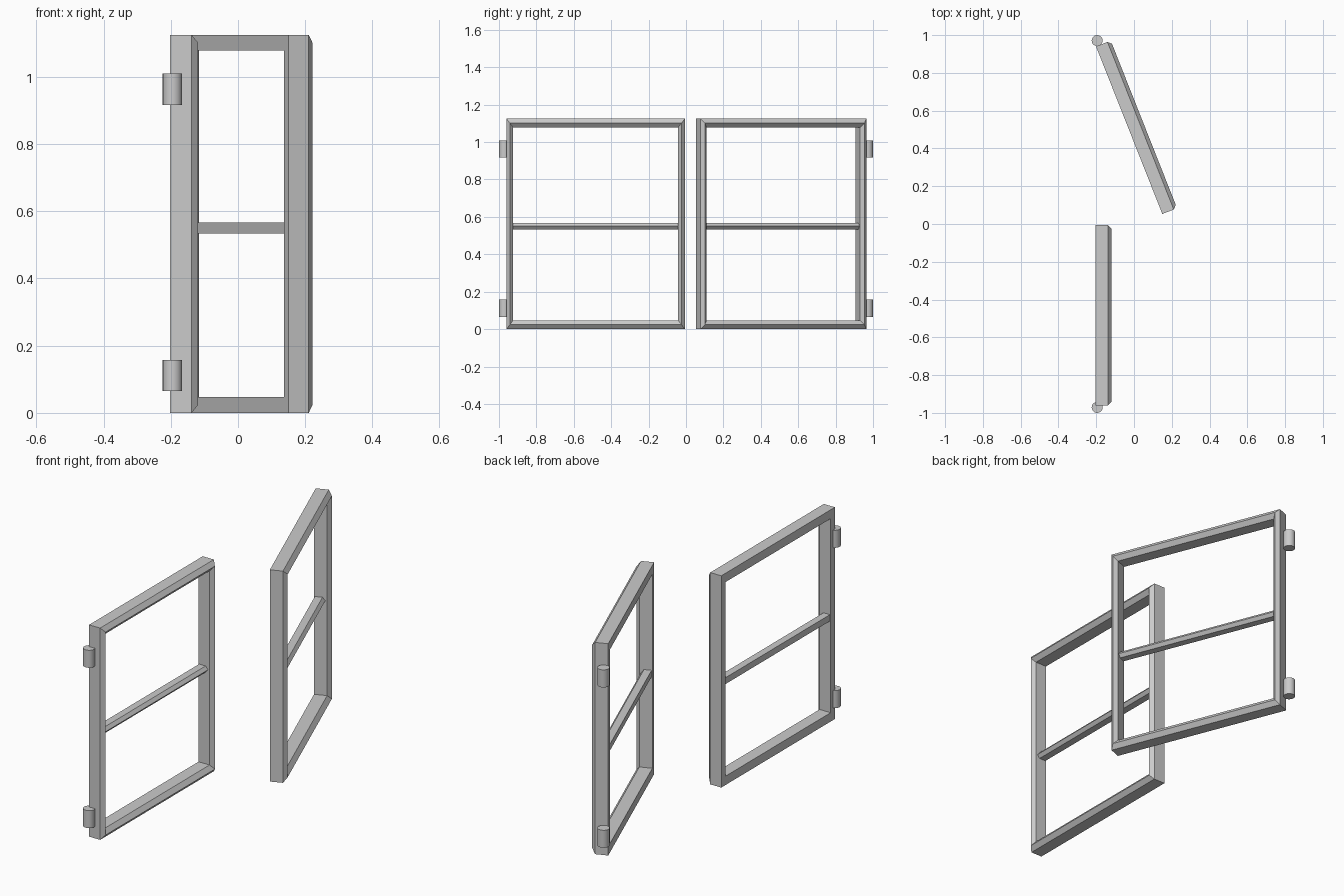
import bpy, bmesh, math
from mathutils import Matrix

if "Cube" in bpy.data.objects:
    bpy.data.objects.remove(bpy.data.objects["Cube"])

HEIGHT, LENGTH = 1.125, 0.954
STILE, RAIL = 0.036, 0.047        # frame widths: uprights, horizontals
FLAT, RIDGE = 0.065, 0.084        # depth of the flat sides and of the ridge


def new_object(name, bm, matrix):
    bmesh.ops.transform(bm, matrix=matrix, verts=bm.verts)
    bmesh.ops.recalc_face_normals(bm, faces=bm.faces)
    mesh = bpy.data.meshes.new(name)
    bm.to_mesh(mesh)
    bm.free()
    obj = bpy.data.objects.new(name, mesh)
    bpy.context.collection.objects.link(obj)
    return obj


def bridge(bm, rings, closed):
    # join successive profile rings with quads
    count = len(rings)
    for i in range(count if closed else count - 1):
        a, b = rings[i], rings[(i + 1) % count]
        for j in range(len(a)):
            k = (j + 1) % len(a)
            bm.faces.new((a[j], b[j], b[k], a[k]))


def sash_frame(name, matrix):
    # mitred rectangular loop of a house-shaped profile (inset fraction, depth)
    profile = [(0, 0), (0, FLAT), (0.5, RIDGE), (1, FLAT), (1, 0)]
    bm = bmesh.new()
    rings = []
    for y, z, sy, sz in [(0, 0, 1, 1), (LENGTH, 0, -1, 1),
                         (LENGTH, HEIGHT, -1, -1), (0, HEIGHT, 1, -1)]:
        rings.append([bm.verts.new((d, y + sy * t * STILE, z + sz * t * RAIL))
                      for t, d in profile])
    bridge(bm, rings, True)
    return new_object(name, bm, matrix)


def glazing_bar(name, matrix):
    # slimmer bar with the same ridged section
    z0, z1 = 0.533, 0.567
    profile = [(0.004, z0), (0.042, z0), (0.056, (z0 + z1) / 2), (0.042, z1), (0.004, z1)]
    bm = bmesh.new()
    rings = [[bm.verts.new((d, y, z)) for d, z in profile]
             for y in (STILE, LENGTH - STILE)]
    bridge(bm, rings, False)
    for ring in rings:
        bm.faces.new(ring)
    return new_object(name, bm, matrix)


def hinge(name, y, z):
    bm = bmesh.new()
    bmesh.ops.create_cone(bm, cap_ends=True, segments=24,
                          radius1=0.029, radius2=0.029, depth=0.093)
    obj = new_object(name, bm, Matrix.Translation((-0.195, y, z)))
    bpy.ops.object.select_all(action='DESELECT')
    obj.select_set(True)
    bpy.context.view_layer.objects.active = obj
    bpy.ops.object.shade_smooth_by_angle(angle=math.radians(40))


# closed leaf, and the leaf swung open
leaves = {
    "closed": Matrix.Translation((-0.203, -0.960, 0)),
    "open": Matrix.Translation((0.150, 0.053, 0)) @ Matrix.Rotation(math.radians(21.6), 4, 'Z'),
}
for label, matrix in leaves.items():
    sash_frame(label + "_window_frame", matrix)
    glazing_bar(label + "_glazing_bar", matrix)

# hinge barrels
for label, y in (("closed", -0.971), ("open", 0.971)):
    hinge(label + "_lower_hinge", y, 0.111)
    hinge(label + "_upper_hinge", y, 0.963)
